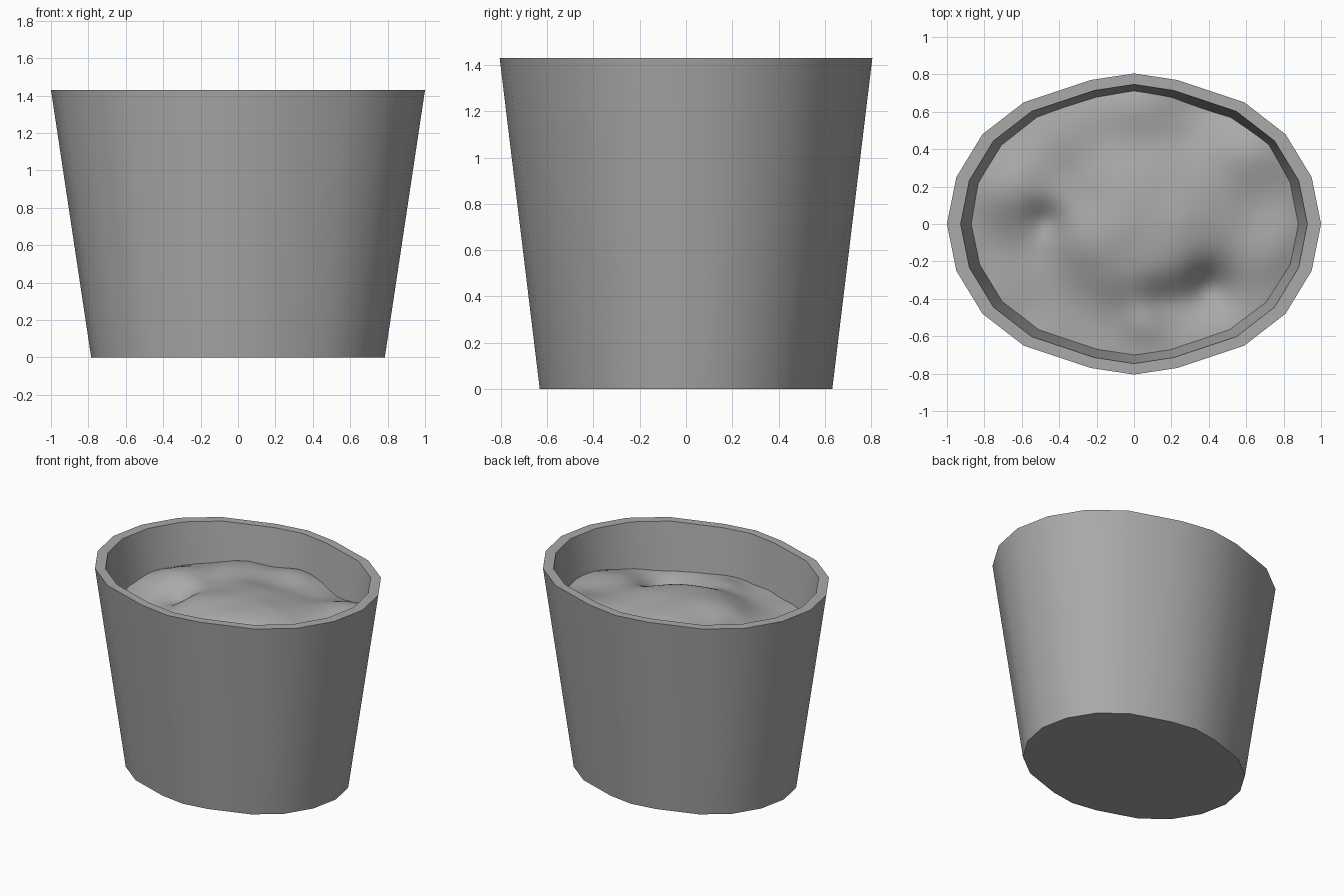
import bpy, bmesh, math
from mathutils import Vector, noise

cube = bpy.data.objects.get("Cube")
if cube:
    bpy.data.objects.remove(cube)

grey = bpy.data.materials.new("plain_grey")
grey.use_nodes = True
COLOUR = (0.4, 0.4, 0.4, 1)
grey.diffuse_color = COLOUR
grey.node_tree.nodes["Principled BSDF"].inputs["Base Color"].default_value = COLOUR

HEIGHT = 1.43
TAPER = 0.215          # how much the bucket narrows towards the base

# One quarter of the oval outline, mirrored into a full loop
quarter = [(1, 0), (0.95, 0.25), (0.81, 0.48), (0.59, 0.65), (0.23, 0.77), (0, 0.805)]
half = quarter + [(-x, y) for x, y in quarter[-2::-1]]
outline = half + [(x, -y) for x, y in half[-2:0:-1]]


def outer_scale(z):
    return 1 - TAPER * (1 - z / HEIGHT)


def inner_scale(z):
    return 0.927 - 0.25 * (1 - z / HEIGHT)


def finish(name, bm):
    bmesh.ops.recalc_face_normals(bm, faces=bm.faces)
    mesh = bpy.data.meshes.new(name)
    bm.to_mesh(mesh)
    bm.free()
    mesh.materials.append(grey)
    obj = bpy.data.objects.new(name, mesh)
    bpy.context.collection.objects.link(obj)
    bpy.ops.object.select_all(action='DESELECT')
    obj.select_set(True)
    bpy.context.view_layer.objects.active = obj
    return obj


def bridge(bm, a, b):
    n = len(a)
    for i in range(n):
        j = (i + 1) % n
        bm.faces.new((a[i], a[j], b[j], b[i]))


# Bucket: outer wall, flat rim, inner wall and floor
bm = bmesh.new()
loops = []
for scale, z in [(outer_scale(0), 0), (1, HEIGHT),
                 (inner_scale(HEIGHT), HEIGHT), (inner_scale(0.08), 0.08)]:
    loops.append([bm.verts.new((x * scale, y * scale, z)) for x, y in outline])
for a, b in zip(loops, loops[1:]):
    bridge(bm, a, b)
bm.faces.new(loops[0])
bm.faces.new(loops[-1])
finish("bucket", bm)
bpy.ops.object.shade_smooth_by_angle(angle=math.radians(30))

# Lumps and hollows of the filling: x, y, radius, height
lumps = [(-0.62, 0.22, 0.22, 0.09), (-0.35, 0.5, 0.25, 0.08), (0.05, 0.6, 0.25, 0.09),
         (0.62, 0.35, 0.25, 0.12), (0.75, -0.1, 0.22, 0.08), (0.08, -0.52, 0.12, 0.05),
         (0.4, -0.36, 0.14, -0.1), (0.15, -0.42, 0.12, -0.05),
         (-0.47, 0.02, 0.1, -0.06), (-0.6, -0.4, 0.25, -0.02)]


def filling_height(x, y):
    z = 1.1
    for cx, cy, r, h in lumps:
        z += h * math.exp(-((x - cx) ** 2 + (y - cy) ** 2) / (r * r))
    # broad central mound with a rounded shoulder
    d = math.hypot((x - 0.04) / 0.46, (y + 0.02) / 0.4)
    z += 0.13 * math.exp(-d ** 4) + 0.02 * math.exp(-(d * 2) ** 2)
    return z + 0.018 * noise.noise(Vector((x * 4, y * 4, 1)))


# Filling: concentric rings following the oval and the lumpy height
bm = bmesh.new()
STEPS, RINGS = 4, 28
dense = []
for i, p in enumerate(outline):
    q = outline[(i + 1) % len(outline)]
    dense += [Vector(p).lerp(Vector(q), s / STEPS) for s in range(STEPS)]
centre = bm.verts.new((0, 0, filling_height(0, 0)))
previous = None
for k in range(1, RINGS + 1):
    ring = []
    for p in dense:
        edge = p * k / RINGS
        z = filling_height(edge.x * 0.88, edge.y * 0.88)
        s = inner_scale(z) + 0.004
        ring.append(bm.verts.new((edge.x * s, edge.y * s, z)))
    if previous:
        bridge(bm, previous, ring)
    else:
        for i in range(len(ring)):
            bm.faces.new((centre, ring[i], ring[(i + 1) % len(ring)]))
    previous = ring
filling = finish("filling", bm)
if filling.data.polygons[0].normal.z < 0:
    filling.data.flip_normals()
bpy.ops.object.shade_smooth()
